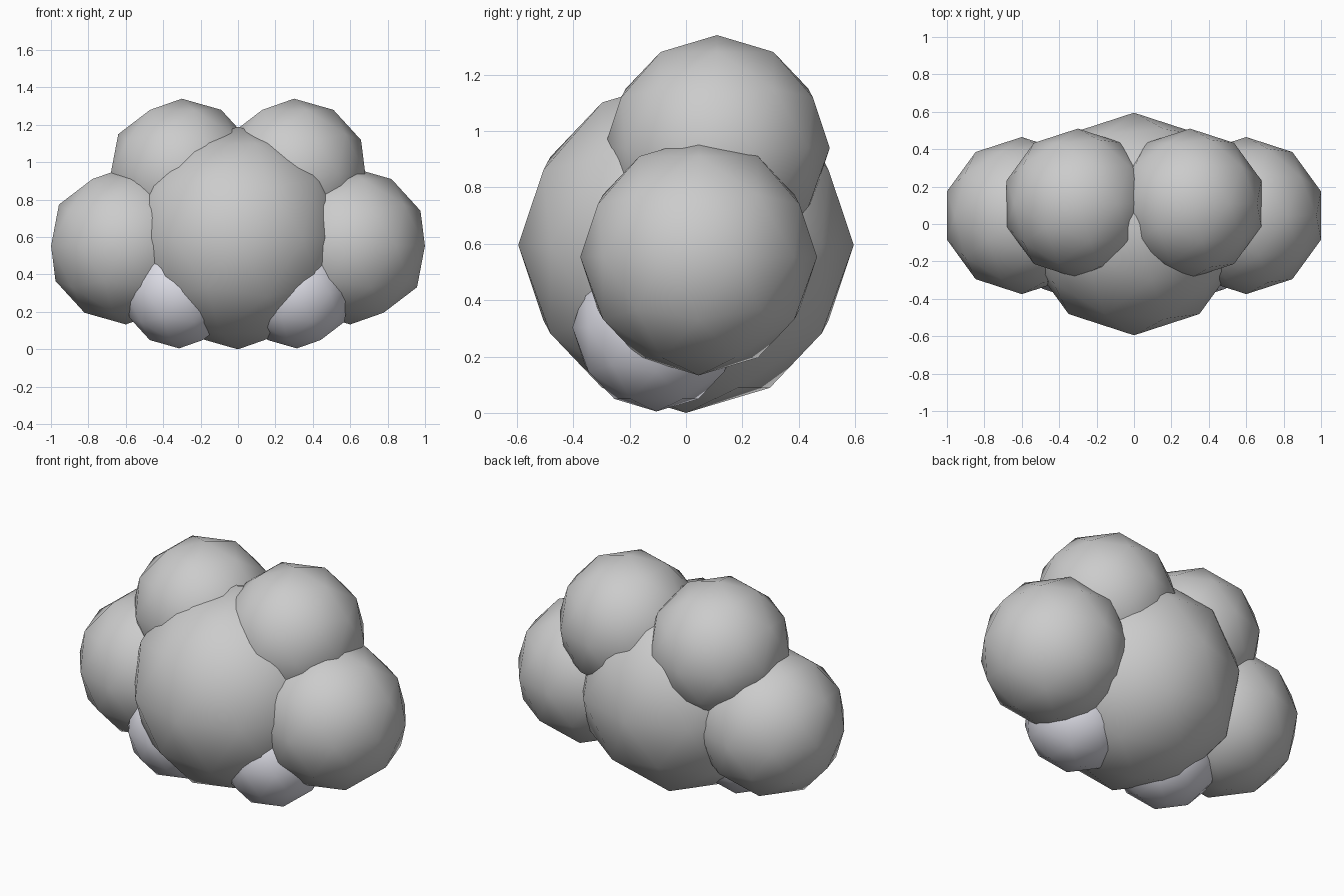
import bpy

if "Cube" in bpy.data.objects:
    bpy.data.objects.remove(bpy.data.objects["Cube"])

# faint cool tint for the small underside puffs
shade = bpy.data.materials.new("shaded_puff")
shade.diffuse_color = (0.73, 0.73, 0.80, 1)
shade.use_nodes = True
shade.node_tree.nodes["Principled BSDF"].inputs["Base Color"].default_value = shade.diffuse_color


def puff(name, x, y, z, r, mat=None):
    bpy.ops.mesh.primitive_ico_sphere_add(subdivisions=2, radius=r, location=(x, y, z))
    ob = bpy.context.object
    ob.name = name
    bpy.ops.object.shade_smooth()
    if mat:
        ob.data.materials.append(mat)
    return ob


# main body of the cloud
puff("centre_puff", 0, 0, 0.595, 0.595)

# paired puffs left and right
for side, s in (("left", -1), ("right", 1)):
    puff(side + "_side_puff", s * 0.60, 0.045, 0.553, 0.42)
    puff(side + "_top_puff", s * 0.30, 0.11, 0.94, 0.40)
    puff(side + "_lower_puff", s * 0.315, -0.105, 0.303, 0.298, shade)
